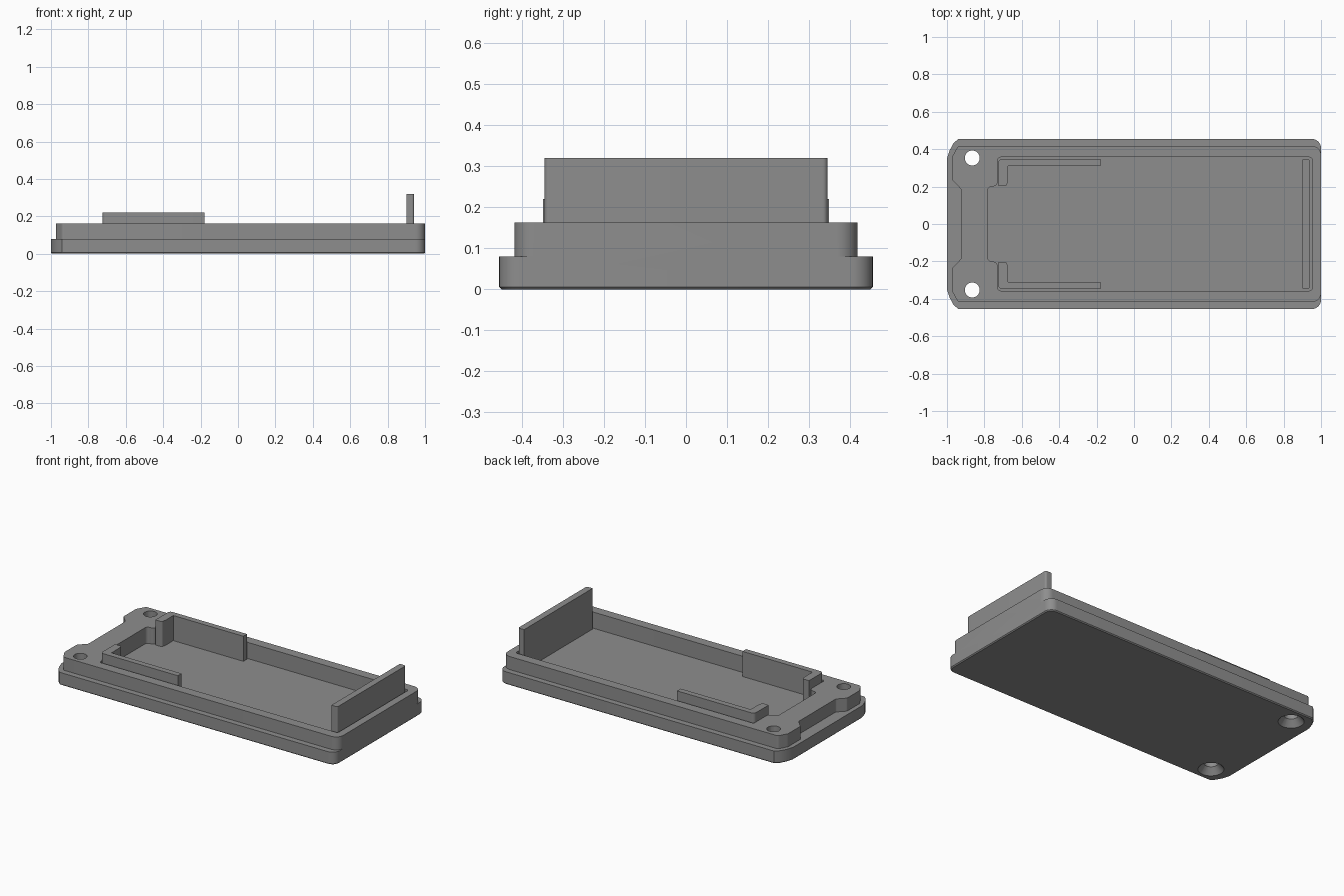
import bpy, bmesh, math
from mathutils import Vector

if "Cube" in bpy.data.objects:
    bpy.data.objects.remove(bpy.data.objects["Cube"])

plastic = bpy.data.materials.new("grey plastic")
plastic.diffuse_color = (0.27, 0.27, 0.27, 1)
plastic.use_nodes = True
plastic.node_tree.nodes["Principled BSDF"].inputs["Base Color"].default_value = plastic.diffuse_color


def rounded(corners, steps=8):
    """Fillet every (x, y, radius) corner of a closed outline."""
    out = []
    for i, (x, y, r) in enumerate(corners):
        p = Vector((x, y))
        if r == 0:
            out.append(p)
            continue
        a = (Vector(corners[i - 1][:2]) - p).normalized()
        b = (Vector(corners[(i + 1) % len(corners)][:2]) - p).normalized()
        half = a.angle(b) / 2
        centre = p + (a + b).normalized() * (r / math.sin(half))
        start = p + a * (r / math.tan(half)) - centre
        end = p + b * (r / math.tan(half)) - centre
        sweep = start.angle(end)
        for k in range(steps + 1):
            t = k / steps
            out.append(centre + (start * math.sin((1 - t) * sweep)
                                 + end * math.sin(t * sweep)) / math.sin(sweep))
    return out


def mirrored(half):
    """Complete an outline given for y > 0 by reflecting it in y."""
    return half + [(x, -y, r) for x, y, r in reversed(half)]


def extrude(name, outline, z0, z1, chamfer=0):
    bm = bmesh.new()
    face = bm.faces.new([bm.verts.new((p[0], p[1], z0)) for p in outline])
    top = bmesh.ops.extrude_face_region(bm, geom=[face])["geom"]
    bmesh.ops.translate(bm, vec=(0, 0, z1 - z0),
                        verts=[g for g in top if isinstance(g, bmesh.types.BMVert)])
    bmesh.ops.recalc_face_normals(bm, faces=bm.faces)
    if chamfer:
        edges = [e for e in bm.edges if all(abs(v.co.z - z0) < 1e-6 for v in e.verts)]
        bmesh.ops.bevel(bm, geom=edges, offset=chamfer, segments=1, affect='EDGES')
    return finish(name, bm)


def finish(name, bm):
    mesh = bpy.data.meshes.new(name)
    bm.to_mesh(mesh)
    bm.free()
    mesh.materials.append(plastic)
    obj = bpy.data.objects.new(name, mesh)
    bpy.context.collection.objects.link(obj)
    return obj


def combine(target, other, operation):
    """Boolean the other object into the target and discard it."""
    mod = target.modifiers.new("boolean", 'BOOLEAN')
    mod.operation, mod.object, mod.solver = operation, other, 'EXACT'
    bpy.context.view_layer.objects.active = target
    bpy.ops.object.modifier_apply(modifier=mod.name)
    bpy.data.objects.remove(other)


def cone(name, x, y, z0, z1, r0, r1):
    bm = bmesh.new()
    bmesh.ops.create_cone(bm, cap_ends=True, segments=32, radius1=r0, radius2=r1,
                          depth=z1 - z0)
    bmesh.ops.translate(bm, vec=(x, y, (z0 + z1) / 2), verts=bm.verts)
    return finish(name, bm)


FLOOR = 0.06

# Base plate, with a chamfered lower edge
plate = mirrored([(-1, 0.35, 0), (-0.985, 0.395, 0), (-0.966, 0.43, 0),
                  (-0.94, 0.455, 0), (1, 0.455, 0.05)])
tray = extrude("tray", rounded(plate), 0, 0.08, 0.006)

# Raised step with a shallow notch in its left end
step = mirrored([(-0.925, 0.187, 0.015), (-0.972, 0.235, 0.015), (-0.972, 0.36, 0.03),
                 (-0.94, 0.418, 0.02), (1, 0.418, 0.05)])
combine(tray, extrude("step", rounded(step), 0.08, 0.163), 'UNION')

# Pocket, narrower at its left end
pocket = mirrored([(-0.782, 0.2, 0.02), (-0.728, 0.2, 0.03),
                   (-0.728, 0.357, 0.015), (0.953, 0.357, 0.015)])
combine(tray, extrude("pocket", rounded(pocket), FLOOR, 0.3), 'DIFFERENCE')

# Countersunk screw holes
for side in (1, -1):
    combine(tray, cone("hole", -0.865, side * 0.353, -0.1, 0.3, 0.04, 0.04), 'DIFFERENCE')
    combine(tray, cone("countersink", -0.865, side * 0.353, -0.01, 0.045, 0.083, 0.035),
            'DIFFERENCE')

# L-shaped clips along the pocket walls
parts = [tray]
for side, label in ((1, "back"), (-1, "front")):
    clip = [(-0.725, 0.203, 0), (-0.68, 0.203, 0.012), (-0.674, 0.235, 0),
            (-0.674, 0.311, 0), (-0.18, 0.311, 0), (-0.18, 0.348, 0), (-0.725, 0.348, 0.02)]
    outline = rounded([(x, side * y, r) for x, y, r in clip])
    parts.append(extrude(label + "_clip", outline, FLOOR - 0.01, 0.22))

# Upright end plate
end = [(0.9, -0.345, 0), (0.942, -0.345, 0.012), (0.942, 0.345, 0.012), (0.9, 0.345, 0)]
parts.append(extrude("end_plate", rounded(end), FLOOR - 0.01, 0.32))

# Smooth curved walls, keep edges sharp
for obj in parts:
    bpy.ops.object.select_all(action='DESELECT')
    obj.select_set(True)
    bpy.context.view_layer.objects.active = obj
    bpy.ops.object.shade_smooth_by_angle(angle=math.radians(30))
